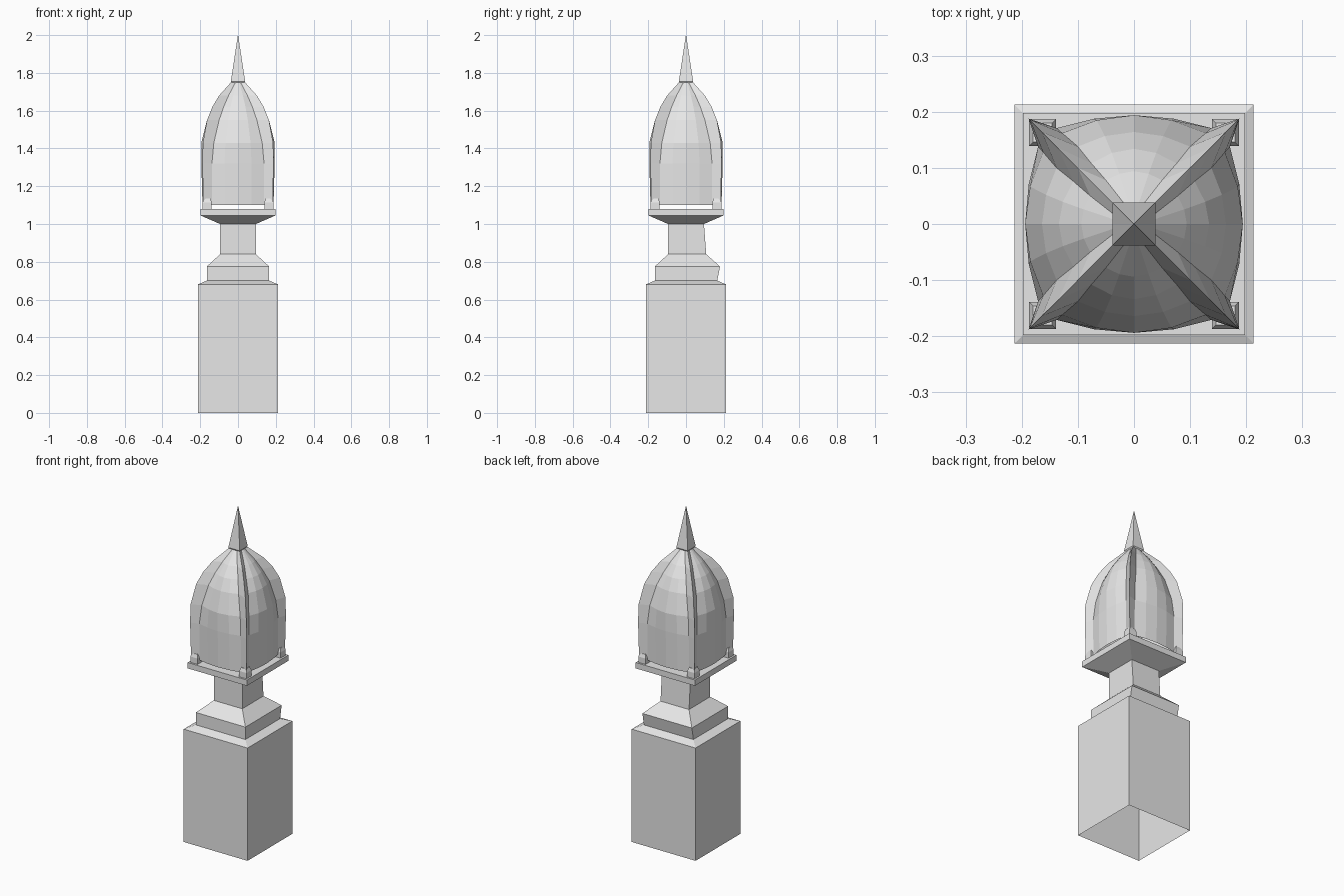
import bpy, bmesh
from math import cos, sin, pi

cube = bpy.data.objects.get("Cube")
if cube:
    bpy.data.objects.remove(cube, do_unlink=True)

stone = bpy.data.materials.new("pale_stone")
stone.use_nodes = True
stone.diffuse_color = (0.8, 0.8, 0.8, 1)
stone.node_tree.nodes["Principled BSDF"].inputs["Base Color"].default_value = (0.8, 0.8, 0.8, 1)


def loft(name, rings, bottom=True, top=True):
    """Join a stack of equal point loops into one faceted shell."""
    bm = bmesh.new()
    loops = [[bm.verts.new(p) for p in ring] for ring in rings]
    n = len(loops[0])
    for a, b in zip(loops, loops[1:]):
        for i in range(n):
            j = (i + 1) % n
            bm.faces.new((a[i], a[j], b[j], b[i]))
    if bottom:
        bm.faces.new(loops[0][::-1])
    if top:
        bm.faces.new(loops[-1])
    bmesh.ops.remove_doubles(bm, verts=bm.verts, dist=1e-5)
    mesh = bpy.data.meshes.new(name)
    bm.to_mesh(mesh)
    bm.free()
    mesh.materials.append(stone)
    obj = bpy.data.objects.new(name, mesh)
    bpy.context.collection.objects.link(obj)
    return obj


def square(r, z, back=0.0, cx=0.0, cy=0.0):
    """Square loop of half-width r; back pushes out the rear edge."""
    return [(cx - r, cy - r, z), (cx + r, cy - r, z),
            (cx + r, cy + r + back, z), (cx - r, cy + r + back, z)]


# Square pedestal, open underneath
loft("pedestal", [square(0.213, 0), square(0.213, 0.68), square(0.165, 0.7)], bottom=False)

# Stepped block and neck, leaning slightly to the rear
loft("neck", [square(0.165, 0.7), square(0.165, 0.775, 0.015),
              square(0.095, 0.84, 0.012), square(0.095, 1.0)])

# Flared capital with its flat slab
loft("capital", [square(0.095, 1.0), square(0.198, 1.045), square(0.198, 1.08)])


def dome_ring(z, ridge, side_x, side_y, middle):
    """One level of the dome: a corner ridge and a bowed panel on each side."""
    half_x, half_y = side_x * 0.52, side_y + (middle - side_y) * 0.72
    panel = [(-ridge, -ridge), (-side_x, -side_y), (-half_x, -half_y),
             (0, -middle), (half_x, -half_y), (side_x, -side_y)]
    ring = []
    for k in range(4):
        c, s = cos(k * pi / 2), sin(k * pi / 2)
        ring += [(x * c - y * s, x * s + y * c, z) for x, y in panel]
    return ring


# Ribbed dome: height, rib ridge, rib foot on the panel, panel centre
levels = [
    (1.10, 0.184, 0.138, 0.170, 0.188),
    (1.32, 0.188, 0.138, 0.171, 0.194),
    (1.43, 0.186, 0.128, 0.162, 0.194),
    (1.55, 0.164, 0.100, 0.138, 0.164),
    (1.62, 0.136, 0.076, 0.108, 0.134),
    (1.68, 0.100, 0.050, 0.078, 0.094),
    (1.75, 0.037, 0.014, 0.032, 0.034),
]
loft("ribbed_dome", [dome_ring(*level) for level in levels], bottom=False)

# Small feet carrying the ribs
for sx, front in ((-1, "right"), (1, "left")):
    for sy, end in ((-1, "front"), (1, "back")):
        at = dict(cx=sx * 0.163, cy=sy * 0.163)
        loft(f"{end}_{front}_foot", [square(0.024, 1.08, **at), square(0.024, 1.115, **at),
                                     square(0.017, 1.135, **at)])

# Pointed spire
loft("spire", [square(0.028, 1.735), square(0.038, 1.755), square(0.0005, 2.0)])
